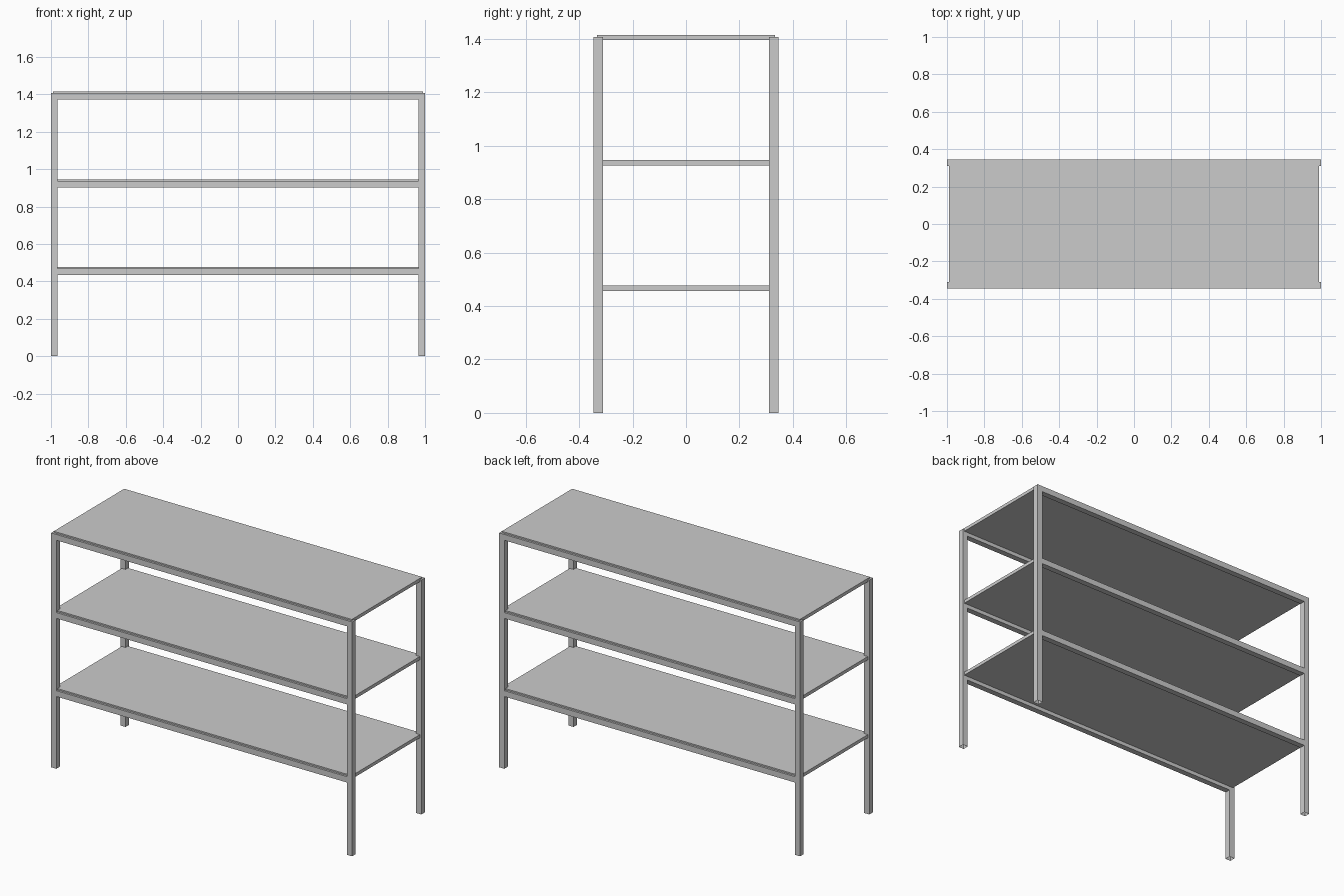
import bpy, bmesh
from mathutils import Matrix, Vector

if "Cube" in bpy.data.objects:
    bpy.data.objects.remove(bpy.data.objects["Cube"])

HX, HY = 1.0, 0.346      # outer half extents
T = 0.035                # square bar size
H = 1.407                # post height
SHELF_T = 0.02


def box(name, lo, hi, open_bottom=False):
    lo, hi = Vector(lo), Vector(hi)
    bm = bmesh.new()
    m = Matrix.Translation((lo + hi) / 2) @ Matrix.Diagonal((*(hi - lo), 1))
    bmesh.ops.create_cube(bm, size=1, matrix=m)
    bm.normal_update()
    if open_bottom:
        under = [f for f in bm.faces if f.normal.z < -0.9]
        bmesh.ops.delete(bm, geom=under, context='FACES_ONLY')
    mesh = bpy.data.meshes.new(name)
    bm.to_mesh(mesh)
    bm.free()
    ob = bpy.data.objects.new(name, mesh)
    bpy.context.collection.objects.link(ob)
    return ob


def span(side, half):
    # bar extent against the outer limit on one side
    return sorted((side * half, side * (half - T)))


# four corner posts, hollow at the foot
for sy, depth in ((-1, "front"), (1, "back")):
    y0, y1 = span(sy, HY)
    for sx, hand in ((-1, "left"), (1, "right")):
        x0, x1 = span(sx, HX)
        box(f"{depth}_{hand}_post", (x0, y0, 0), (x1, y1, H), True)

# three levels: a rail front and back with the shelf board let into them
for i, level in enumerate(("lower", "middle", "top"), 1):
    z = H * i / 3
    for sy, depth in ((-1, "front"), (1, "back")):
        y0, y1 = span(sy, HY)
        box(f"{level}_{depth}_rail", (-HX + T, y0, z - T), (HX - T, y1, z))
    top = z + 0.008
    box(f"{level}_shelf", (-0.99, -0.334, top - SHELF_T), (0.99, 0.334, top))
